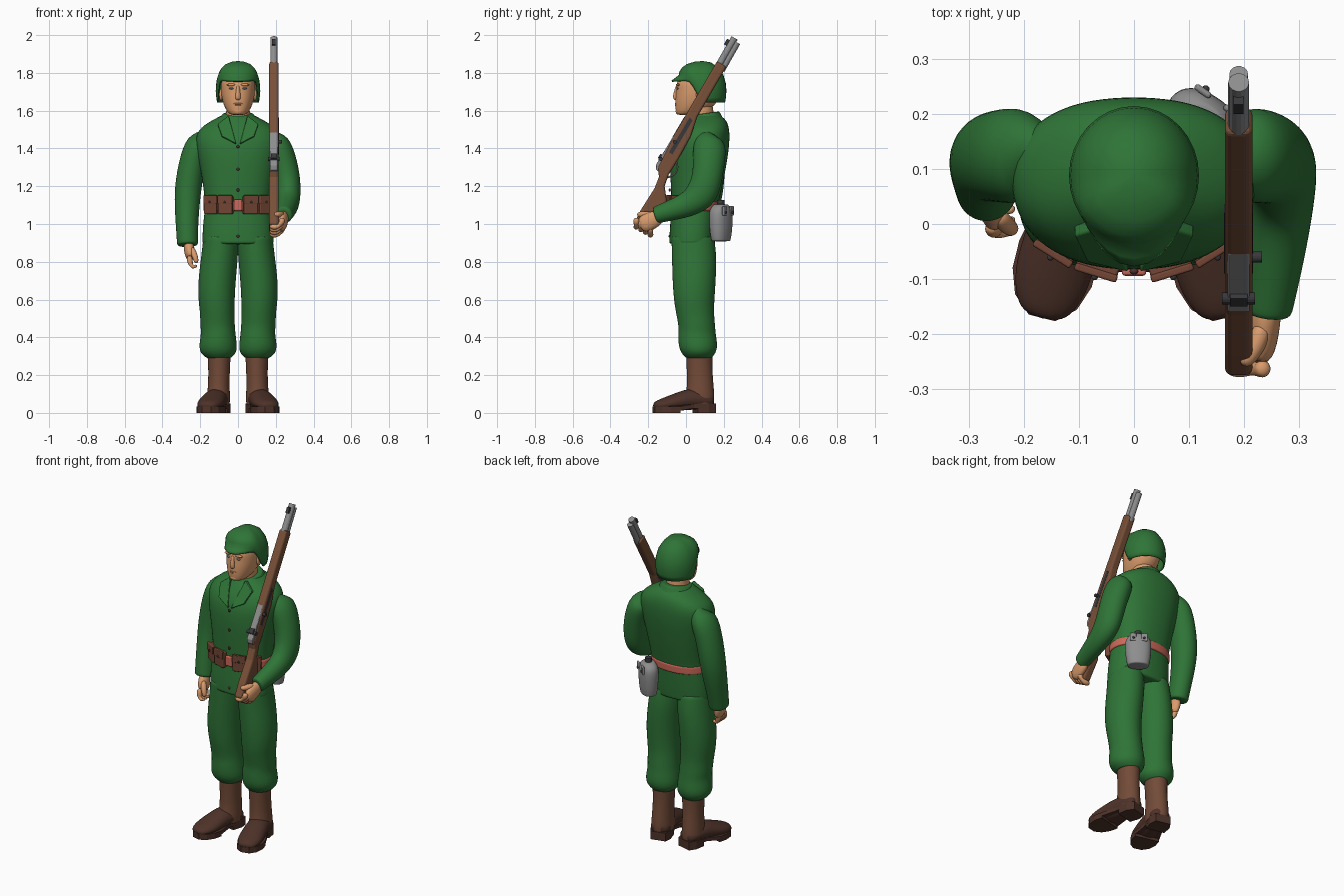
import bpy, bmesh, math
from mathutils import Vector, Matrix

COL = dict(green=(.028, .175, .038), skin=(.7, .33, .15), boot=(.17, .07, .04), dark=(.075, .032, .022),
           wood=(.19, .08, .04), pouch=(.17, .06, .035), red=(.6, .14, .1), iron=(.04, .04, .045),
           steel=(.27, .27, .27), eye=(.25, .3, .33))
MATS = {}
for k, c in COL.items():
    MATS[k] = bpy.data.materials.new(k)
    MATS[k].diffuse_color = (*c, 1)


def finish(name, bm, col, smooth=True):
    bmesh.ops.recalc_face_normals(bm, faces=bm.faces)
    me = bpy.data.meshes.new(name)
    bm.to_mesh(me)
    bm.free()
    for p in me.polygons:
        p.use_smooth = smooth
    ob = bpy.data.objects.new(name, me)
    bpy.context.collection.objects.link(ob)
    me.materials.append(MATS[col])
    return ob


def tube(name, rings, col, n=16, power=2.0, crisp=True, sub=2, level=False):
    """Loft of (x, y, z, half width, half depth) rings, square to their path or level."""
    rings = [Vector(r) for r in rings]
    if crisp:
        rings.insert(1, rings[0].lerp(rings[1], .12))
        rings.insert(-1, rings[-1].lerp(rings[-2], .12))
    bm = bmesh.new()
    grow = 6 / (4 + 2 * math.cos(2 * math.pi / n)) if sub else 1
    loops = []
    for i, r in enumerate(rings):
        t = Vector((rings[min(i + 1, len(rings) - 1)] - rings[max(i - 1, 0)])[:3]).normalized()
        if level:
            t = Vector((0, 0, 1))
        ref = Vector((0, 1, 0)) if abs(t.x) > .9 else Vector((1, 0, 0))
        u = (ref - t * t.dot(ref)).normalized()
        w = t.cross(u)
        loop = []
        for k in range(n):
            a = 2 * math.pi * k / n
            c, s = [math.copysign(abs(f) ** (2 / power), f) for f in (math.cos(a), math.sin(a))]
            loop.append(bm.verts.new(Vector(r[:3]) + grow * (u * c * r[3] + w * s * r[4])))
        loops.append(loop)
    for A, B in zip(loops, loops[1:]):
        for k in range(n):
            bm.faces.new((A[k], A[(k + 1) % n], B[(k + 1) % n], B[k]))
    bm.faces.new(loops[0])
    bm.faces.new(loops[-1])
    ob = finish(name, bm, col, sub > 0)
    if sub:
        m = ob.modifiers.new("smooth", 'SUBSURF')
        m.levels = m.render_levels = sub
    return ob


def prism(name, pts, vec, col, bevel=.004):
    bm = bmesh.new()
    f = bm.faces.new([bm.verts.new(p) for p in pts])
    g = bmesh.ops.extrude_face_region(bm, geom=[f])
    bmesh.ops.translate(bm, vec=vec, verts=[v for v in g['geom'] if isinstance(v, bmesh.types.BMVert)])
    ob = finish(name, bm, col, False)
    if bevel:
        m = ob.modifiers.new("bevel", 'BEVEL')
        m.width, m.segments = bevel, 3
    return ob


def box(name, loc, size, col, rot=0, bevel=.006):
    x, y, z = [s / 2 for s in size]
    ob = prism(name, [(-x, -y, -z), (x, -y, -z), (x, y, -z), (-x, y, -z)], (0, 0, 2 * z), col, bevel)
    ob.location, ob.rotation_euler.z = loc, rot
    return ob


def rod(name, a, b, r, col, n=14):
    return tube(name, [(*a, r, r), (*b, r, r)], col, n, crisp=False, sub=0)


def ball(name, loc, size, col):
    bm = bmesh.new()
    bmesh.ops.create_uvsphere(bm, u_segments=14, v_segments=8, radius=1)
    bmesh.ops.transform(bm, matrix=Matrix.Translation(loc) @ Matrix.Diagonal((*size, 1)), verts=bm.verts)
    return finish(name, bm, col)


def upright(name, rows, col, **kw):
    """Loft of level rings given as z, half width, front y, back y."""
    return tube(name, [(0, (f + b) / 2, z, w, (b - f) / 2) for z, w, f, b in rows], col, level=True, **kw)


# Jacket, collar, lapels and buttons
upright("jacket", [(.892, .187, -.088, .152), (.97, .187, -.086, .16), (1.06, .177, -.078, .166),
                   (1.1, .173, -.076, .168), (1.2, .182, -.08, .192), (1.33, .205, -.084, .217),
                   (1.43, .225, -.078, .23), (1.5, .215, -.045, .23), (1.55, .135, -.005, .215),
                   (1.575, .085, .015, .18)], "green", n=20, power=2.3)
tube("collar", [(0, .1, 1.52, .118, .108), (0, .095, 1.55, .104, .1), (0, .09, 1.585, .08, .086)], "green")
for s in (-1, 1):
    prism("lapel", [(s * .05, -.005, 1.575), (s * .108, -.022, 1.53), (s * .085, -.07, 1.465),
                    (s * .01, -.088, 1.425)], (0, .03, -.008), "green")
for z in (1.41, 1.29, 1.18, .935):
    ball("button", (0, -.086, z), (.008, .006, .008), "dark")

# Head, neck and face
tube("neck", [(0, .09, 1.48, .072, .075), (0, .08, 1.56, .062, .068), (0, .07, 1.65, .062, .068)], "skin")
upright("head", [(1.576, .034, -.046, .03), (1.59, .054, -.053, .09), (1.625, .074, -.056, .15),
                 (1.67, .086, -.056, .18), (1.71, .09, -.051, .188), (1.74, .09, -.052, .19),
                 (1.77, .086, -.036, .18), (1.81, .06, .01, .15)], "skin", crisp=False, power=2.15)
tube("nose", [(0, -.044, 1.735, .009, .009), (0, -.051, 1.705, .01, .011), (0, -.056, 1.672, .015, .016),
              (0, -.05, 1.656, .014, .01)], "skin", n=10, crisp=False)
ball("upper_lip", (0, -.05, 1.637), (.024, .009, .005), "skin")
ball("lower_lip", (0, -.049, 1.627), (.02, .009, .005), "skin")
ball("chin", (0, -.04, 1.596), (.026, .015, .017), "skin")
for s in (-1, 1):
    ball("eye", (s * .034, -.045, 1.718), (.014, .006, .005), "eye")
    ball("brow", (s * .036, -.043, 1.737), (.025, .01, .007), "skin")
    ball("ear", (s * .09, .075, 1.685), (.01, .022, .034), "skin")

# Helmet with a rim that rises over the face and flares into a brim
bm = bmesh.new()
N, rows = 32, []
for j, (rad, h) in enumerate(((.93, 0), (.97, .12), (1.0, .28), (.975, .46), (.87, .67), (.65, .86), (.34, .97))):
    row = []
    for k in range(N):
        a = 2 * math.pi * k / N
        front = max(0, -math.sin(a))
        f = min(1, max(0, (front + .05) / .7))
        rim = 1.642 + .116 * f * f * (3 - 2 * f)
        flare = (.046 * front ** 3 + .002) * max(0, 1 - h * 3.5)
        row.append(bm.verts.new((math.cos(a) * (.118 * rad + flare * .5),
                                 .088 + math.sin(a) * (.126 * rad + flare), rim + (1.862 - rim) * h)))
    rows.append(row)
for A, B in zip(rows, rows[1:]):
    for k in range(N):
        bm.faces.new((A[k], A[(k + 1) % N], B[(k + 1) % N], B[k]))
top = bm.verts.new((0, .088, 1.863))
for k in range(N):
    bm.faces.new((rows[-1][k], rows[-1][(k + 1) % N], top))
finish("helmet", bm, "green").modifiers.new("shell", 'SOLIDIFY').thickness = .007

# Sleeves
SHOULDER = [(.13, .12, 1.465, .045, .07), (.2, .124, 1.447, .074, .09), (.24, .124, 1.345, .07, .084)]
flip = lambda rows: [(-r[0], *r[1:]) for r in rows]
tube("right_sleeve", flip(SHOULDER + [(.264, .122, 1.2, .071, .08), (.27, .108, 1.1, .066, .073),
                                      (.27, .08, .98, .058, .065), (.267, .06, .885, .055, .058)]), "green")
tube("left_sleeve", SHOULDER + [(.262, .112, 1.235, .069, .08), (.268, .085, 1.155, .064, .088),
                                (.266, .02, 1.105, .058, .068), (.255, -.07, 1.075, .052, .055),
                                (.242, -.165, 1.045, .043, .044)], "green")

# Right hand hanging, fingers curled
tube("right_palm", [(-.262, .055, .9, .028, .035), (-.258, .04, .86, .028, .045),
                    (-.25, .022, .81, .024, .048)], "skin", n=12, crisp=False)
for i in range(4):
    y = .055 - .02 * i
    tube("right_finger", [(-.258, y, .835, .015, .014), (-.254, y - .008, .79, .016, .015),
                          (-.238, y - .012, .768, .015, .015), (-.216, y - .008, .782, .013, .013)],
         "skin", n=8, crisp=False)
tube("right_thumb", [(-.25, .02, .875, .017, .017), (-.23, -.004, .84, .016, .016),
                     (-.218, -.012, .79, .013, .013)], "skin", n=8, crisp=False)

# Left hand cupping the rifle butt
tube("left_palm", [(.24, -.13, 1.045, .03, .036), (.238, -.18, 1.018, .028, .048),
                   (.23, -.25, .99, .024, .046)], "skin", n=12, crisp=False)
for i in range(4):
    y, z = -.188 - .025 * i, .962 + .014 * i
    tube("left_finger", [(.236, y, z + .03, .015, .015), (.232, y, z, .017, .017),
                         (.208, y, z - .022, .017, .017), (.165, y, z - .016, .014, .014)],
         "skin", n=8, crisp=False)
tube("left_thumb", [(.235, -.18, 1.05, .018, .018), (.222, -.225, 1.05, .017, .017),
                    (.195, -.258, 1.05, .014, .014)], "skin", n=8, crisp=False)

# Trousers and boots
for s in (-1, 1):
    tube("trouser_leg", [(s * x, y, z, a, b) for x, y, z, a, b in (
        (.09, .035, .94, .092, .112), (.097, .044, .83, .097, .118), (.112, .043, .7, .099, .114),
        (.114, .043, .6, .096, .107), (.11, .047, .53, .09, .1), (.108, .058, .46, .091, .096),
        (.104, .058, .42, .09, .098), (.106, .064, .355, .101, .104), (.104, .066, .315, .094, .09),
        (.102, .068, .29, .062, .066))], "green", level=True)
    tube("boot_shaft", [(s * .1, .07, .32, .062, .07), (s * .1, .072, .22, .056, .067),
                        (s * .102, .076, .14, .057, .07), (s * .103, .074, .08, .061, .077),
                        (s * .103, .074, .04, .058, .072)], "boot")
    foot = [tube("shoe", [(0, .07, .06, .045, .035), (0, .03, .066, .06, .046), (0, -.05, .075, .062, .058),
                          (0, -.11, .062, .067, .05), (0, -.17, .05, .071, .04), (0, -.22, .042, .06, .03),
                          (0, -.258, .036, .036, .018)], "dark", crisp=False)]
    outline = [(-.045, .072), (.045, .072), (.06, .03), (.056, -.05), (.074, -.13), (.074, -.18), (.058, -.226),
               (.025, -.256), (-.025, -.256), (-.058, -.226), (-.074, -.18), (-.074, -.13), (-.056, -.05),
               (-.06, .03)]
    foot.append(prism("sole", [(x, y, .012 if y < -.06 else .024) for x, y in outline], (0, 0, .022), "dark", 0))
    foot.append(prism("fore_sole", [(x, y, 0) for x, y in outline if y < -.06], (0, 0, .03), "dark", 0))
    foot.append(prism("heel", [(-.045, .072, 0), (.045, .072, 0), (.06, .03, 0), (.056, -.03, 0),
                               (-.056, -.03, 0), (-.06, .03, 0)], (0, 0, .05), "dark", 0))
    for ob in foot:
        ob.location, ob.rotation_euler.z = (s * .105, .078, 0), s * math.radians(14)

# Belt, ammunition pouches and buckle
upright("belt", [(1.066, .184, -.086, .176), (1.122, .181, -.086, .178)], "red", n=20, power=2.2)
for s in (-1, 1):
    for x, y, r in ((.065, -.075, 17), (.14, -.042, 32)):
        a = s * math.radians(r)
        out = Vector((math.sin(a), -math.cos(a), 0))
        if s:
            out.x = s * abs(out.x)
        c = Vector((s * x, y, 1.1))
        box("pouch", c, (.078, .034, .096), "pouch", a)
        box("pouch_flap", c + out * .014 + Vector((0, 0, .03)), (.08, .014, .045), "pouch", a, .004)
        ball("pouch_snap", c + out * .022 + Vector((0, 0, .016)), (.006, .006, .006), "iron")
box("buckle", (0, -.086, 1.1), (.044, .016, .06), "red")

# Canteen on the left hip
turn = Matrix.Translation((.125, .185, 0)) @ Matrix.Rotation(math.radians(-35), 4, 'Z')
for ob in (tube("canteen", [(0, 0, .908, .058, .04), (0, 0, .95, .068, .048), (0, 0, 1.03, .074, .052),
                            (0, 0, 1.08, .07, .05), (0, 0, 1.105, .035, .03)], "steel", power=2.3),
           rod("canteen_cap", (0, 0, 1.09), (0, 0, 1.128), .02, "iron"),
           box("canteen_flap", (-.032, .046, 1.07), (.035, .012, .05), "steel"),
           box("canteen_flap", (.032, .046, 1.07), (.035, .012, .05), "steel"),
           ball("canteen_snap", (-.03, .053, 1.062), (.007, .006, .007), "iron"),
           ball("canteen_snap", (.03, .053, 1.062), (.007, .006, .007), "iron")):
    ob.matrix_world = turn @ ob.matrix_basis

# Rifle, resting on the left shoulder
X = .19


def slab(name, pts, w, col, bevel=.004):
    return prism(name, [(X - w, y, z) for y, z in pts], (2 * w, 0, 0), col, bevel)


slab("rifle_stock", [(.165, 1.863), (.214, 1.833), (.06, 1.567), (.024, 1.46), (-.04, 1.344), (-.092, 1.26),
                     (-.113, 1.2), (-.103, 1.13), (-.108, 1.063), (-.19, .95), (-.278, .998), (-.24, 1.073),
                     (-.166, 1.19), (-.143, 1.25), (-.15, 1.3), (-.075, 1.45), (-.055, 1.485)], .025, "wood", .012)
slab("rifle_receiver", [(-.054, 1.487), (-.16, 1.312), (-.158, 1.287), (-.13, 1.268), (-.02, 1.46)], .02, "steel")
slab("receiver_slot", [(.02, 1.565), (-.09, 1.38), (-.072, 1.368), (.035, 1.548)], .0262, "iron", 0)
rod("rifle_barrel", (X, .16, 1.815), (X, .257, 1.985), .019, "steel")
rod("gas_tube", (X, .19, 1.815), (X, .272, 1.96), .017, "steel")
slab("front_sight", [(.2, 1.95), (.217, 1.98), (.243, 1.97), (.226, 1.94)], .009, "iron", 0)
slab("rear_sight", [(-.15, 1.35), (-.135, 1.372), (-.11, 1.355), (-.125, 1.335)], .016, "iron", 0)
rod("sight_knob", (X - .03, -.135, 1.345), (X + .03, -.135, 1.345), .011, "iron")
rod("bolt_handle", (X, -.06, 1.435), (X + .042, -.06, 1.435), .01, "iron")
tube("trigger_guard", [(X, y, z, .008, .005) for y, z in ((-.05, 1.33), (-.042, 1.29), (-.06, 1.262),
                                                          (-.085, 1.25), (-.11, 1.245))], "steel", n=8)
